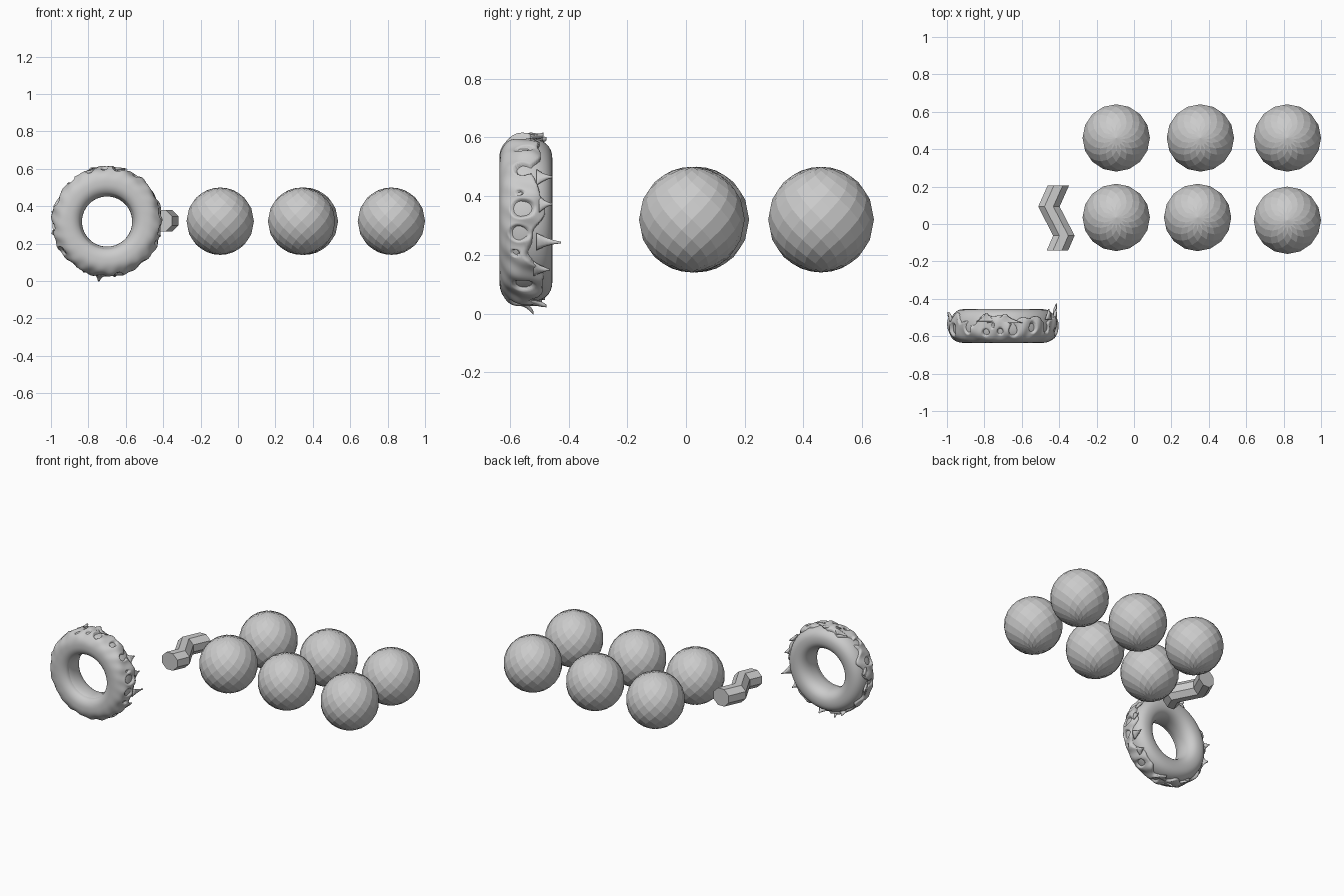
import bpy, bmesh
from math import sin, cos, pi, exp, radians, copysign
from mathutils import Vector

if "Cube" in bpy.data.objects:
    bpy.data.objects.remove(bpy.data.objects["Cube"])


def make(name, verts, faces, smooth=False):
    me = bpy.data.meshes.new(name)
    me.from_pydata(verts, [], faces)
    bm = bmesh.new()
    bm.from_mesh(me)
    bmesh.ops.recalc_face_normals(bm, faces=bm.faces)
    for f in bm.faces:
        f.smooth = smooth
    bm.to_mesh(me)
    bm.free()
    ob = bpy.data.objects.new(name, me)
    bpy.context.collection.objects.link(ob)
    return ob


# Faceted balls: staggered rings joined by diamond faces
def ball(name, x, y, z=0.32, r=0.18, n=16, m=16):
    def ring_id(i, k):
        if i == 0:
            return 0
        if i == m:
            return 1
        return 2 + (i - 1) * n + k % n
    verts = [(x, y, z + r), (x, y, z - r)]
    for i in range(1, m):
        t = pi * i / m
        for k in range(n):
            p = 2 * pi * (k + 0.5 * (i % 2)) / n
            verts.append((x + r * sin(t) * cos(p), y + r * sin(t) * sin(p), z + r * cos(t)))
    faces = []
    for i in range(1, m):
        for k in range(n):
            mid = k + i % 2
            faces.append((ring_id(i - 1, mid), ring_id(i, k), ring_id(i + 1, mid), ring_id(i, k + 1)))
    make(name, verts, faces)


spots = [(-0.095, 0.035), (0.34, 0.035), (0.82, 0.02),
         (-0.095, 0.46), (0.355, 0.46), (0.82, 0.46)]
for i, (x, y) in enumerate(spots):
    ball(f"ball_{i + 1}", x, y)

# Zigzag bar: octagon section shifted sideways along y
path = [(-0.405, 0.205), (-0.455, 0.093), (-0.375, -0.062), (-0.41, -0.143)]
verts, faces = [], []
for x, y in path:
    for k in range(8):
        a = pi / 8 + k * pi / 4
        verts.append((x + 0.062 * cos(a), y, 0.322 + 0.062 * sin(a)))
for s in range(len(path) - 1):
    for k in range(8):
        j = (k + 1) % 8
        faces.append((s * 8 + k, s * 8 + j, s * 8 + 8 + j, s * 8 + 8 + k))
faces += [tuple(range(8)), tuple(range(24, 32))]
make("zigzag_bar", verts, faces)

# Doughnut section: u runs round the ring, v round the tube (0 out, +90 deg front)
CENTRE = Vector((-0.70, -0.543, 0.318))


def surf(u, v, off=0.0):
    def se(c):
        return copysign(abs(c) ** 0.85, c)
    r = 0.207 + (0.073 + off) * se(cos(v))
    return CENTRE + Vector((r * cos(u), -(0.088 + off) * se(sin(v)), r * sin(u)))


def tube(name, nu, nv, offset):
    verts = [surf(2 * pi * i / nu, 2 * pi * j / nv, offset(2 * pi * i / nu, 2 * pi * j / nv))
             for i in range(nu) for j in range(nv)]
    faces = [(i * nv + j, ((i + 1) % nu) * nv + j,
              ((i + 1) % nu) * nv + (j + 1) % nv, i * nv + (j + 1) % nv)
             for i in range(nu) for j in range(nv)]
    return make(name, verts, faces, True)


tube("doughnut", 96, 32, lambda u, v: 0.0)


# Icing: a raised skin over the front with a ragged back edge and holes on the rim
def step(x):
    x = min(1, max(0, x))
    return x * x * (3 - 2 * x)


def angle(a):
    return (a + pi) % (2 * pi) - pi


holes = [(radians(a), v, du, dv) for a, v, du, dv in [
    (37, 0.10, .085, .26), (8, 0.15, .11, .36), (-9, 0.25, .10, .32), (-23, 0.35, .04, .15),
    (19, 0.2, .03, .1), (57, 0.1, .07, .25), (79, 0.25, .09, .36), (93, 0.3, .06, .2),
    (101, 0.0, .03, .1), (109, 0.35, .07, .22), (131, 0.1, .08, .3), (158, 0.2, .1, .3),
    (186, 0.15, .07, .25), (213, 0.3, .09, .3), (240, 0.1, .06, .2), (282, 0.25, .08, .28),
    (310, 0.1, .09, .3)]]


def icing(u, v):
    v = angle(v)
    edge = -0.42 - 0.2 * sin(7 * u + 1) - 0.2 * abs(sin(6.5 * u)) * sin(5 * u) - 0.12 * sin(17 * u)
    if v < -1.5:
        return -0.005
    lump = exp(-(v / 0.8) ** 2)
    h = 0.004 + lump * (0.010 + 0.004 * sin(9 * u + 4 * v) + 0.003 * sin(23 * u - 3 * v))
    k = step((v - edge) / 0.12) * step((2.9 - v) / 0.6)
    for hu, hv, du, dv in holes:
        d = ((angle(u - hu) / du) ** 2 + ((v - hv) / dv) ** 2) ** 0.5
        k *= step((d - 0.75) / 0.35)
    return -0.005 + (h + 0.005) * k


tube("icing", 420, 100, icing)


# Drips flung off the icing edge: tapering bent spikes
def spike(name, a, y0, y1, r0, r1, width):
    u = radians(a)
    n, m = 10, 6
    d0, tan = Vector((cos(u), 0, sin(u))), Vector((-sin(u), 0, cos(u)))
    verts = []
    for s in range(m + 1):
        t = s / m
        c = CENTRE + d0 * (r0 + (r1 - r0) * t * t)
        c.y = y0 + (y1 - y0) * t
        w = width * ((1 - t) ** 1.6 + 0.12)
        for k in range(n):
            b = 2 * pi * k / n
            verts.append(c + tan * w * cos(b) + d0 * min(w, 0.009) * sin(b))
    faces = [(s * n + k, s * n + (k + 1) % n, s * n + n + (k + 1) % n, s * n + n + k)
             for s in range(m) for k in range(n)]
    faces += [tuple(range(n)), tuple(range(m * n, m * n + n))]
    make(name, verts, faces, True)


drips = [(31, -.51, -.455, .283, .286, .030), (11, -.50, -.455, .283, .287, .026),
         (-15, -.51, -.425, .283, .296, .028), (-36, -.52, -.465, .283, .287, .03),
         (88, -.53, -.485, .284, .290, .09), (108, -.52, -.475, .284, .292, .05),
         (170, -.52, -.470, .284, .298, .04), (192, -.52, -.485, .284, .298, .05),
         (262, -.57, -.52, .284, .318, .05), (278, -.53, -.475, .284, .295, .04),
         (245, -.52, -.480, .284, .295, .04)]
for i, d in enumerate(drips):
    spike(f"icing_drip_{i + 1}", *d)
